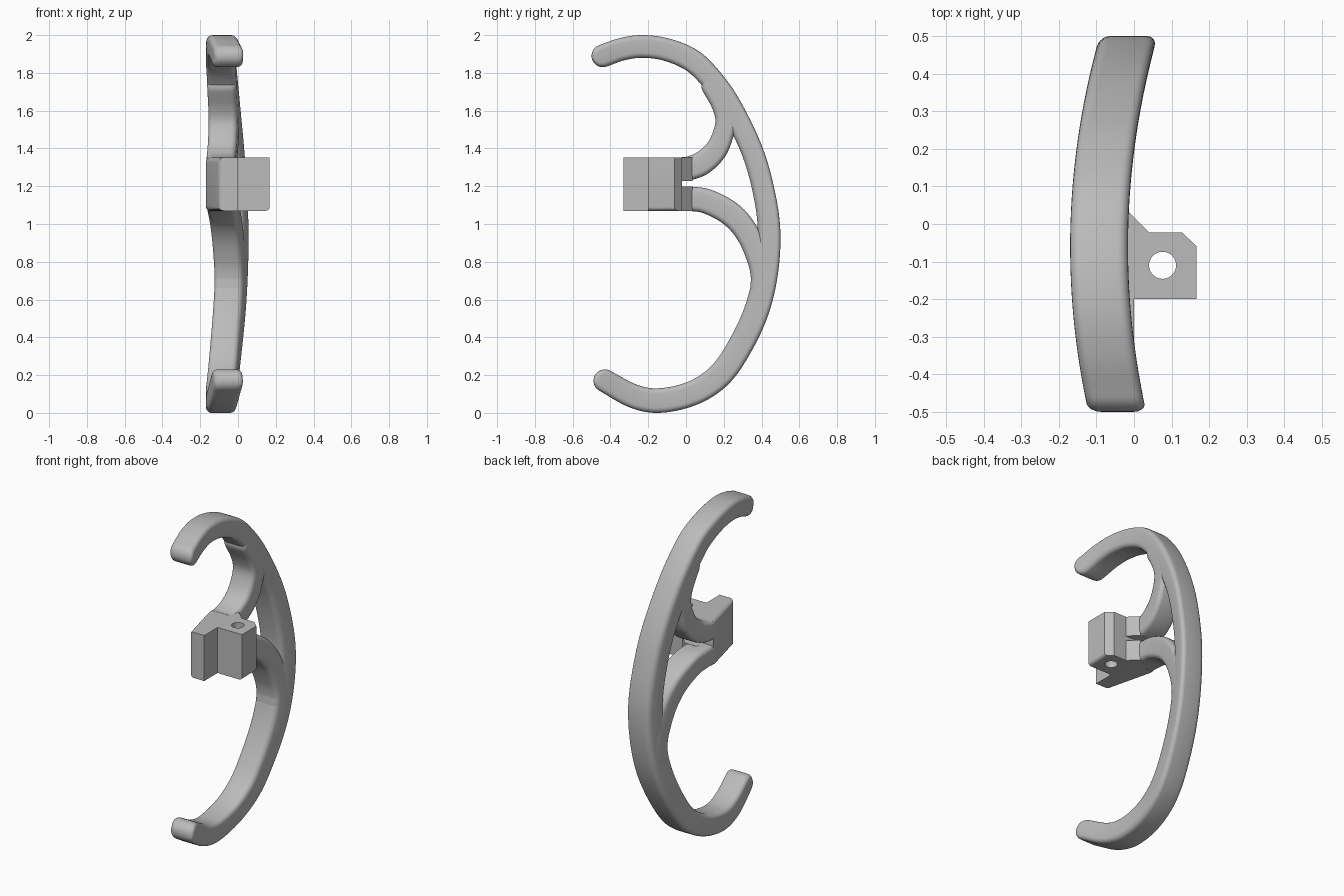
import bpy, bmesh, math
from mathutils import Vector
from mathutils.geometry import interpolate_bezier

cube = bpy.data.objects.get("Cube")
if cube:
    bpy.data.objects.remove(cube, do_unlink=True)

grey = bpy.data.materials.new("plain grey")
grey.use_nodes = True
grey.diffuse_color = (0.5, 0.5, 0.5, 1)
grey.node_tree.nodes["Principled BSDF"].inputs["Base Color"].default_value = (0.5, 0.5, 0.5, 1)

HALF_WIDTH = 0.077   # sideways half width of every band
FILLET = 0.028       # rounding of the band edges


def finish(bm, name, angle):
    bmesh.ops.recalc_face_normals(bm, faces=bm.faces)
    mesh = bpy.data.meshes.new(name)
    bm.to_mesh(mesh)
    bm.free()
    mesh.materials.append(grey)
    obj = bpy.data.objects.new(name, mesh)
    bpy.context.collection.objects.link(obj)
    bpy.ops.object.select_all(action="DESELECT")
    obj.select_set(True)
    bpy.context.view_layer.objects.active = obj
    bpy.ops.object.shade_smooth_by_angle(angle=math.radians(angle))
    return obj


def bend(y):
    """Sideways position of the band centre."""
    return -0.093 + 0.25 * (y + 0.06) ** 2


def smooth_path(points, steps=8):
    """Smooth curve through points of (y, z, half thickness)."""
    pts = [Vector(p) for p in points]
    ext = [2 * pts[0] - pts[1]] + pts + [2 * pts[-1] - pts[-2]]
    path = []
    for a, b, c, d in zip(ext, ext[1:], ext[2:], ext[3:]):
        k = (c - b).length / 3
        h1 = b + (c - a).normalized() * k
        h2 = c - (d - b).normalized() * k
        path += interpolate_bezier(b, h1, h2, c, steps + 1)[:-1]
    return path + [pts[-1]]


def band(name, points, round_start, round_end):
    """Sweep a rounded rectangle along a path, with optional round tips."""
    path = smooth_path(points)
    sections = []  # centre, direction, half thickness, half width
    for i, p in enumerate(path):
        t = path[min(i + 1, len(path) - 1)] - path[max(i - 1, 0)]
        sections.append((p.xy, t.xy.normalized(), p.z, HALF_WIDTH))

    def tip(section, sign):
        c, t, r, w = section
        out = []
        for i in range(1, 11):
            a = math.radians(88) * i / 10
            gap = min(r * (1 - math.sin(a)), FILLET)
            width = w - FILLET + math.sqrt(FILLET ** 2 - (FILLET - gap) ** 2)
            out.append((c + t * sign * r * math.sin(a), t, r * math.cos(a), width))
        return out

    first, last = sections[0], sections[-1]
    if round_start:
        sections = tip(first, -1)[::-1] + sections
    if round_end:
        sections += tip(last, 1)

    bm = bmesh.new()
    rings = []
    for c, t, h, w in sections:
        normal = Vector((-t.y, t.x))
        f = min(FILLET, h * 0.95)
        ring = []
        for corner, (sx, sn) in enumerate([(1, 1), (-1, 1), (-1, -1), (1, -1)]):
            for j in range(6):
                a = math.pi / 2 * (corner + j / 5)
                u = sx * (w - f) + f * math.cos(a)
                q = c + normal * (sn * (h - f) + f * math.sin(a))
                ring.append(bm.verts.new((bend(q.x) + u, q.x, q.y)))
        rings.append(ring)
    for r1, r2 in zip(rings, rings[1:]):
        for i in range(len(r1)):
            k = (i + 1) % len(r1)
            bm.faces.new((r1[i], r1[k], r2[k], r2[i]))
    bm.faces.new(rings[0])
    bm.faces.new(rings[-1])
    return finish(bm, name, 40)


def prism(outline, z0, z1):
    """Upright prism over an (x, y) outline."""
    bm = bmesh.new()
    base = bm.faces.new([bm.verts.new((x, y, z0)) for x, y in outline])
    top = bmesh.ops.extrude_face_region(bm, geom=[base])["geom"]
    verts = [v for v in top if isinstance(v, bmesh.types.BMVert)]
    bmesh.ops.translate(bm, verts=verts, vec=(0, 0, z1 - z0))
    return bm


def bevel(bm, rule, size):
    edges = [e for e in bm.edges if all(rule(v.co) for v in e.verts)]
    bmesh.ops.bevel(bm, geom=edges, offset=size, segments=5, profile=0.5, affect="EDGES")


# Long bow with a hook at each end
band("bow", [
    (-0.44, 1.89, 0.06), (-0.34, 1.925, 0.06), (-0.235, 1.94, 0.06),
    (-0.11, 1.925, 0.06), (0.02, 1.873, 0.061), (0.11, 1.795, 0.06),
    (0.219, 1.649, 0.06), (0.345, 1.4, 0.058), (0.412, 1.17, 0.058),
    (0.44, 0.95, 0.06), (0.417, 0.711, 0.065), (0.36, 0.505, 0.066),
    (0.248, 0.289, 0.066), (0.157, 0.179, 0.066), (0.024, 0.1, 0.065),
    (-0.148, 0.065, 0.065), (-0.276, 0.088, 0.063), (-0.43, 0.17, 0.06),
], True, True)

# Curved arms joining the bow to the clamp block
band("upper_arm", [
    (-0.03, 1.29, 0.063), (0.01, 1.293, 0.063), (0.085, 1.322, 0.063),
    (0.158, 1.39, 0.059), (0.2, 1.485, 0.055), (0.212, 1.56, 0.057),
    (0.19, 1.64, 0.058), (0.14, 1.73, 0.058),
], False, True)
band("lower_arm", [
    (-0.03, 1.135, 0.064), (0.01, 1.134, 0.064), (0.11, 1.12, 0.065),
    (0.24, 1.05, 0.065), (0.325, 0.95, 0.062), (0.385, 0.81, 0.06),
    (0.405, 0.72, 0.062), (0.4, 0.66, 0.06),
], False, True)

# Stepped clamp block
LOW, HIGH = 1.07, 1.352
bm = prism([(-0.1, -0.33), (0, -0.33), (0, -0.2), (0.167, -0.2), (0.167, -0.06),
            (0.128, -0.022), (0.04, -0.022), (-0.17, -0.022), (-0.17, -0.05)], LOW, HIGH)
bevel(bm, lambda c: c.x < -0.05, 0.025)
bevel(bm, lambda c: c.x > 0.16 and c.z < LOW + 0.001, 0.02)
block = finish(bm, "clamp_block", 35)

# Vertical screw hole through the block
bpy.ops.mesh.primitive_cylinder_add(vertices=40, radius=0.036, depth=0.6,
                                    location=(0.076, -0.11, 1.2))
cutter = bpy.context.object
cutter.name = "hole_cutter"
cutter.hide_render = True
cutter.data.materials.append(grey)
cut = block.modifiers.new("screw hole", "BOOLEAN")
cut.operation = "DIFFERENCE"
cut.solver = "EXACT"
cut.object = cutter
bpy.ops.object.select_all(action="DESELECT")
block.select_set(True)
bpy.context.view_layer.objects.active = block
bpy.ops.object.modifier_apply(modifier=cut.name)
bpy.data.objects.remove(cutter, do_unlink=True)
bpy.ops.object.shade_smooth_by_angle(angle=math.radians(35))

# Slanted webs between the block and the two arms
web = [(-0.1, -0.03), (0.04, -0.03), (0.04, -0.022), (-0.017, 0.035), (-0.1, 0.035)]
for name, z0, z1 in (("upper_web", 1.228, HIGH), ("lower_web", LOW, 1.198)):
    finish(prism(web, z0, z1), name, 35)
